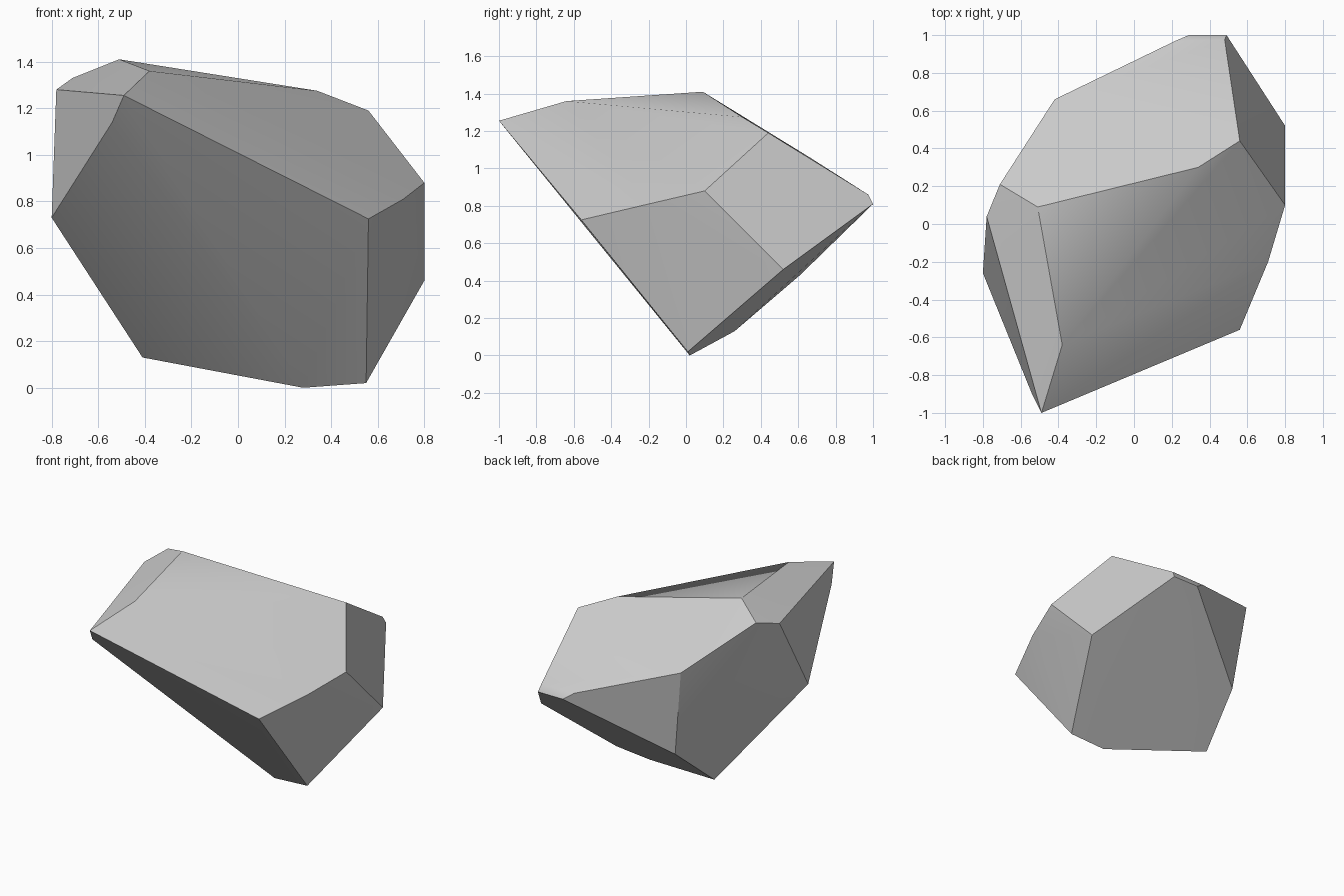
import bpy
import bmesh
import math

default_cube = bpy.data.objects.get("Cube")
if default_cube:
    bpy.data.objects.remove(default_cube, do_unlink=True)


def make_material(name, value):
    material = bpy.data.materials.new(name)
    color = (value, value, value, 1)
    material.use_nodes = True
    material.diffuse_color = color
    for node in material.node_tree.nodes:
        if node.type == "BSDF_PRINCIPLED":
            node.inputs["Base Color"].default_value = color
            node.inputs["Roughness"].default_value = 0.9
    return material


def make_hull(name, corner_groups, material, sharp_angle):
    """Wrap a faceted convex solid around groups of corner points."""
    bm = bmesh.new()
    for group in corner_groups:
        for corner in group:
            bm.verts.new(corner)
    result = bmesh.ops.convex_hull(bm, input=list(bm.verts))
    unused = set(result["geom_interior"]) | set(result["geom_unused"])
    loose = [item for item in unused if isinstance(item, bmesh.types.BMVert)]
    bmesh.ops.delete(bm, geom=loose, context="VERTS")
    bmesh.ops.recalc_face_normals(bm, faces=list(bm.faces))
    mesh = bpy.data.meshes.new(name)
    bm.to_mesh(mesh)
    bm.free()
    mesh.materials.append(material)
    solid = bpy.data.objects.new(name, mesh)
    bpy.context.collection.objects.link(solid)

    # Soften the shallow facets and keep the broken edges crisp
    bpy.ops.object.select_all(action="DESELECT")
    solid.select_set(True)
    bpy.context.view_layer.objects.active = solid
    bpy.ops.object.shade_smooth_by_angle(angle=math.radians(sharp_angle))
    return solid


# Upper ridge, sloping down from left to right
ridge = [(-.51, .09, 1.41), (-.38, -.64, 1.36), (.34, .3, 1.275),
         (.56, .44, 1.19), (-.71, .21, 1.33), (-.78, .04, 1.28)]

# Overhanging front point
front_point = [(-.49, -1, 1.255), (-.54, -.9, 1.14)]

# Broken edges on either side
sides = [(.56, -.56, .725), (.71, -.2, .81), (.8, .1, .88),
         (.8, .52, .46), (-.8, -.26, .73)]

# Rear lip
rear = [(.22, .97, .86), (.48, .975, .86), (.29, 1, .81),
        (.49, 1, .81), (-.42, .66, 1.06), (-.34, .61, .43)]

# Narrow foot
foot = [(.55, .01, .02), (.28, .02, 0), (-.41, .26, .13)]

stone = make_material("stone grey", .6)
make_hull("rock", [ridge, front_point, sides, rear, foot], stone, 33)
